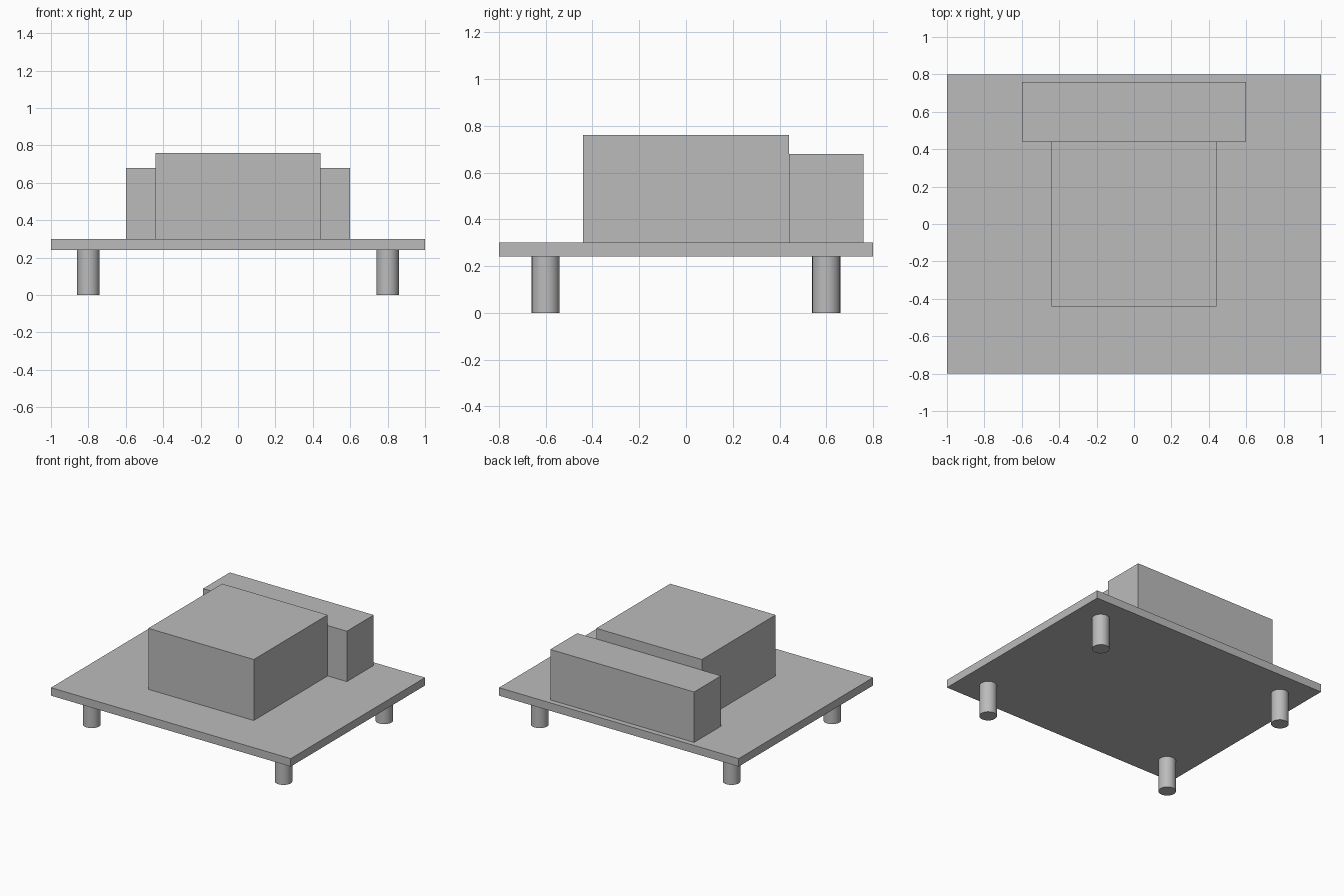
import bpy

cube = bpy.data.objects.get("Cube")
if cube:
    bpy.data.objects.remove(cube, do_unlink=True)

GREY = (0.5, 0.5, 0.5, 1)
grey = bpy.data.materials.new("plain grey")
grey.use_nodes = True
grey.diffuse_color = GREY
grey.node_tree.nodes["Principled BSDF"].inputs["Base Color"].default_value = GREY


def box(name, low, high):
    """Axis-aligned box between two corners."""
    centre = [(a + b) / 2 for a, b in zip(low, high)]
    bpy.ops.mesh.primitive_cube_add(size=1, location=centre)
    obj = bpy.context.object
    obj.name = name
    obj.scale = [b - a for a, b in zip(low, high)]
    bpy.ops.object.transform_apply(location=False, rotation=False, scale=True)
    obj.data.materials.append(grey)


def leg(name, x, y):
    """Round standoff from the ground to the underside of the base."""
    bpy.ops.mesh.primitive_cylinder_add(
        vertices=48, radius=0.06, depth=BASE_BOTTOM, location=(x, y, BASE_BOTTOM / 2))
    obj = bpy.context.object
    obj.name = name
    obj.data.materials.append(grey)
    bpy.ops.object.shade_smooth_by_angle()


BASE_BOTTOM, BASE_TOP = 0.24, 0.30

# Base plate with the large block and the wide block behind it
box("base_plate", (-1, -0.8, BASE_BOTTOM), (1, 0.8, BASE_TOP))
box("main_block", (-0.44, -0.44, BASE_TOP), (0.44, 0.44, 0.76))
box("rear_block", (-0.6, 0.44, BASE_TOP), (0.6, 0.76, 0.68))

# Four legs
for side, x in (("left", 0.8), ("right", -0.8)):
    for end, y in (("front", -0.6), ("back", 0.6)):
        leg(f"{end}_{side}_leg", x, y)
